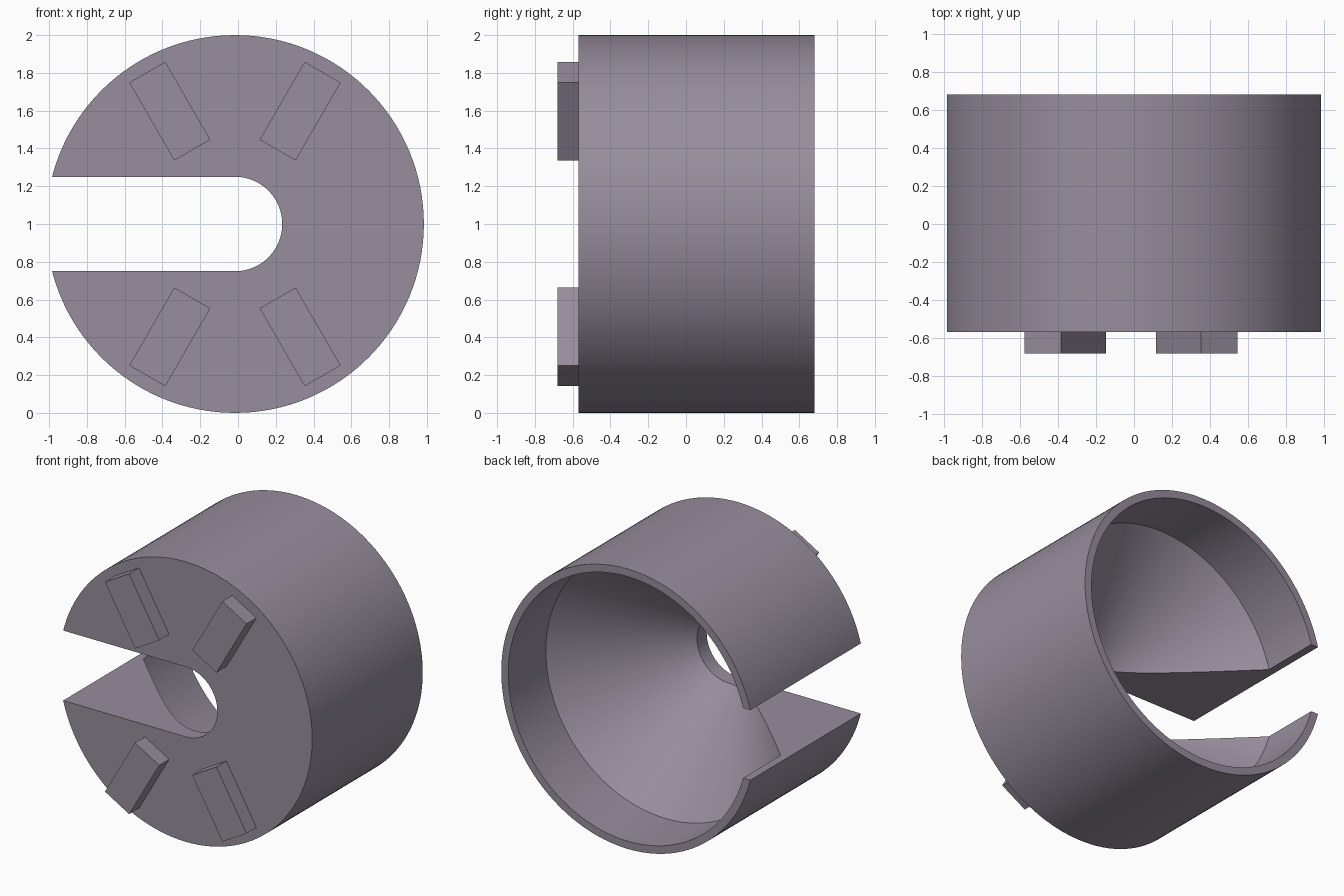
import bpy, bmesh, math
from mathutils import Matrix, Vector

if "Cube" in bpy.data.objects:
    bpy.data.objects.remove(bpy.data.objects["Cube"])

CX, CZ = -0.016, 1.0           # axis of the drum, running along y
FRONT, BACK = -0.568, 0.68
SLOT_R = 0.25

mat = bpy.data.materials.new("grey_mauve")
mat.diffuse_color = (0.31, 0.27, 0.335, 1)
mat.use_nodes = True
mat.node_tree.nodes["Principled BSDF"].inputs["Base Color"].default_value = mat.diffuse_color


def make_object(name, bm):
    bmesh.ops.recalc_face_normals(bm, faces=bm.faces)
    mesh = bpy.data.meshes.new(name)
    bm.to_mesh(mesh)
    bm.free()
    mesh.materials.append(mat)
    obj = bpy.data.objects.new(name, mesh)
    bpy.context.collection.objects.link(obj)
    return obj


# Drum: outer wall, short straight bore at the back, then a funnel (radius, y)
profile = [(0, FRONT), (1.0, FRONT), (1.0, BACK), (0.945, BACK),
           (0.945, 0.255), (0.2, -0.51), (0, -0.51)]
bm = bmesh.new()
verts = [bm.verts.new((CX + r, y, CZ)) for r, y in profile]
edges = [bm.edges.new(pair) for pair in zip(verts, verts[1:])]
bmesh.ops.spin(bm, geom=verts + edges, cent=(CX, 0, CZ), axis=(0, 1, 0),
               angle=math.tau, steps=128)
bmesh.ops.remove_doubles(bm, verts=bm.verts, dist=0.0001)
drum = make_object("drum", bm)

# Slot: round-ended prism open to the left, also forming the centre hole
bm = bmesh.new()
outline = [(CX - 1.5, CZ - SLOT_R)]
for i in range(49):
    a = -math.pi / 2 + math.pi * i / 48
    outline.append((CX + SLOT_R * math.cos(a), CZ + SLOT_R * math.sin(a)))
outline.append((CX - 1.5, CZ + SLOT_R))
face = bm.faces.new([bm.verts.new((x, -1, z)) for x, z in outline])
ext = bmesh.ops.extrude_face_region(bm, geom=[face])
bmesh.ops.translate(bm, vec=(0, 2, 0),
                    verts=[v for v in ext["geom"] if isinstance(v, bmesh.types.BMVert)])
cutter = make_object("slot_cutter", bm)
cutter.hide_render = True

cut = drum.modifiers.new("slot", 'BOOLEAN')
cut.operation = 'DIFFERENCE'
cut.solver = 'EXACT'
cut.object = cutter
bpy.context.view_layer.objects.active = drum
drum.select_set(True)
bpy.ops.object.modifier_apply(modifier="slot")
bpy.data.objects.remove(cutter)
bpy.ops.object.shade_smooth_by_angle(angle=math.radians(25))

# Four radial lugs on the front face
for n, deg in enumerate((60, 120, 240, 300), 1):
    bm = bmesh.new()
    bmesh.ops.create_cube(bm, size=1)
    y0, y1 = -0.68, FRONT + 0.002
    bmesh.ops.scale(bm, vec=(0.476, y1 - y0, 0.22), verts=bm.verts)
    bmesh.ops.translate(bm, vec=(0.69, (y0 + y1) / 2, 0), verts=bm.verts)
    bmesh.ops.rotate(bm, cent=(0, 0, 0), verts=bm.verts,
                     matrix=Matrix.Rotation(-math.radians(deg), 3, 'Y'))
    bmesh.ops.translate(bm, vec=Vector((CX, 0, CZ)), verts=bm.verts)
    make_object(f"front_lug_{n}", bm)
